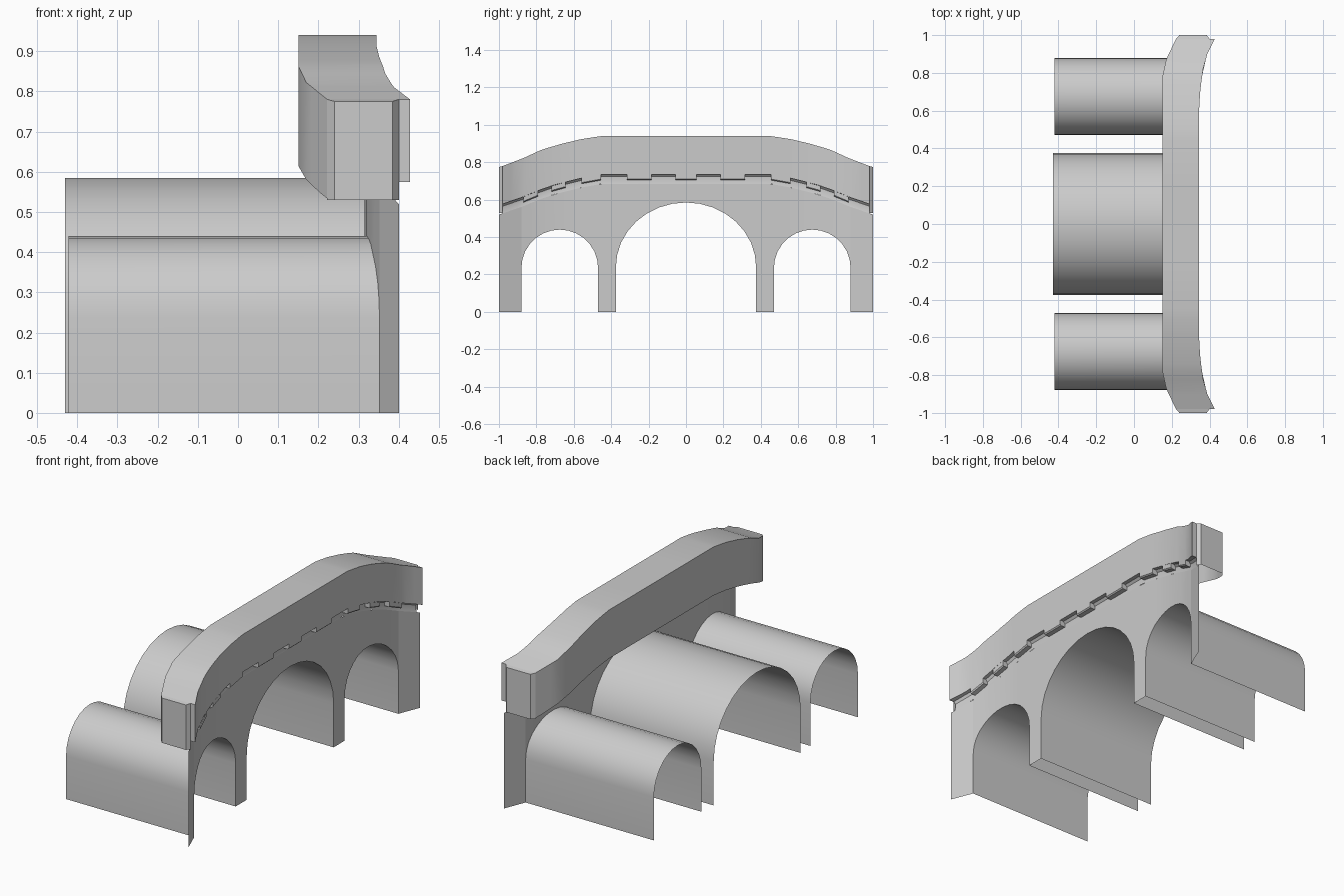
import bpy, math

if "Cube" in bpy.data.objects:
    bpy.data.objects.remove(bpy.data.objects["Cube"])


def lerp(table, y):
    for (a, u), (b, v) in zip(table, table[1:]):
        if y <= b:
            return u + (v - u) * (y - a) / (b - a)
    return table[-1][1]


# Plan and height curves along half the bridge: (y, value)
WALL_X = [(0, .315), (.6, .315), (.7, .322), (.8, .335), (.88, .352), (1, .40)]
OUTER_X = [(0, .345), (.62, .345), (.72, .352), (.82, .366), (.9, .388), (.98, .428)]
INNER_X = [(0, .15), (.78, .15), (.87, .17), (.98, .222)]
TOP_Z = [(0, .94), (.45, .94), (.55, .926), (.66, .90), (.77, .868), (.87, .822), (.98, .78), (1, .775)]
CORNICE_Z = [(0, .735), (.45, .735), (.56, .715), (.7, .68), (.8, .645), (.87, .615), (1, .57)]
INNER_Z = [(0, .675), (.45, .675), (.56, .663), (.68, .64), (.78, .615), (.87, .58), (.97, .535), (1, .53)]


def make(name, verts, faces):
    me = bpy.data.meshes.new(name)
    me.from_pydata(verts, [], faces)
    ob = bpy.data.objects.new(name, me)
    bpy.context.collection.objects.link(ob)
    bpy.ops.object.select_all(action='DESELECT')
    ob.select_set(True)
    bpy.context.view_layer.objects.active = ob
    m = ob.modifiers.new("other_half", 'MIRROR')
    m.use_axis = (False, True, False)
    m.merge_threshold = .0005
    bpy.ops.object.modifier_apply(modifier=m.name)
    bpy.ops.object.shade_smooth_by_angle(angle=math.radians(30))
    return ob


def grid(name, rows, cap=None):
    n = len(rows[0])
    verts = [p for r in rows for p in r]
    faces = [(i * n + j, i * n + j + 1, (i + 1) * n + j + 1, (i + 1) * n + j)
             for i in range(len(rows) - 1) for j in range(n - 1)]
    if cap:
        k = len(verts)
        verts += cap[0]
        faces += [[k + i for i in f] for f in cap[1]]
    return make(name, verts, faces)


def arch(cy, ry, rz, spring, start, end, n):
    return [(cy + ry * math.cos(a), spring + rz * math.sin(a))
            for a in [start + (end - start) * i / n for i in range(n + 1)]]


centre = arch(0, .375, .345, .24, math.pi / 2, 0, 8)
side = arch(.675, .205, .205, .235, math.pi, 0, 14)

# Wall face with arch openings
foot = [(.375, 0), (.42, 0), (.47, 0)]
end = [(.88, 0), (.94, 0), (1, 0)]
grid("wall", [[(lerp(WALL_X, y), y, z), (lerp(WALL_X, y), y, lerp(CORNICE_Z, y) - .05)]
              for y, z in centre + foot + side + end])

# Open arch barrels
for name, curve, back in (("centre_vault", centre + [(.375, 0)], -.43),
                          ("side_vault", [(.47, 0)] + side + [(.88, 0)], -.422)):
    grid(name, [[(back, y, z), (lerp(WALL_X, y), y, z)] for y, z in curve])

# Parapet swept along the bridge, with a coved cornice down to the wall
ys = [0, .2, .45, .5, .56, .61, .66, .7, .74, .78, .82, .87, .9, .94, .98]
rows = []
for y in ys:
    xi, xo, xw = (lerp(t, y) for t in (INNER_X, OUTER_X, WALL_X))
    t, c = lerp(TOP_Z, y), lerp(CORNICE_Z, y)
    rows.append([(xi, y, lerp(INNER_Z, y)), (xi, y, t), (xo, y, t), (xo, y, c), (xw + .008, y, c),
                 (xw - .003, y, c - .012), (xw - .004, y, c - .03), (xw, y, c - .05)])
# End of the parapet with its stepped corner
plan = [(.222, .98), (.24, 1), (.385, 1), (.40, .98), (.428, .98)]
cap_v = []
for i, (x, y) in enumerate(plan):
    cap_v += [(x, y, .53), (x, y, lerp(TOP_Z, y))]
cap_v += [(.40, .98, .575), (.428, .98, .575)]
cap_f = [(2 * i, 2 * i + 2, 2 * i + 3, 2 * i + 1) for i in range(3)]
cap_f += [(10, 11, 9, 7), (1, 3, 5, 7)]
grid("parapet", rows, (cap_v, cap_f))

# Corbel blocks under the parapet
for a, b in ((0, .055), (.185, .315), (.455, .56), (.645, .72), (.79, .87)):
    v = []
    for y in (a, b):
        x0, x1, c = lerp(WALL_X, y) - .003, lerp(OUTER_X, y), lerp(CORNICE_Z, y)
        v += [(x1, y, c), (x1, y, c - .024), (x1 - .006, y, c - .03), (x0, y, c - .03), (x0, y, c)]
    f = [(i, i + 1, i + 6, i + 5) for i in range(3)] + [(9, 8, 7, 6, 5)]
    if a:
        f.append((0, 1, 2, 3, 4))
    make("corbel", v, f)
